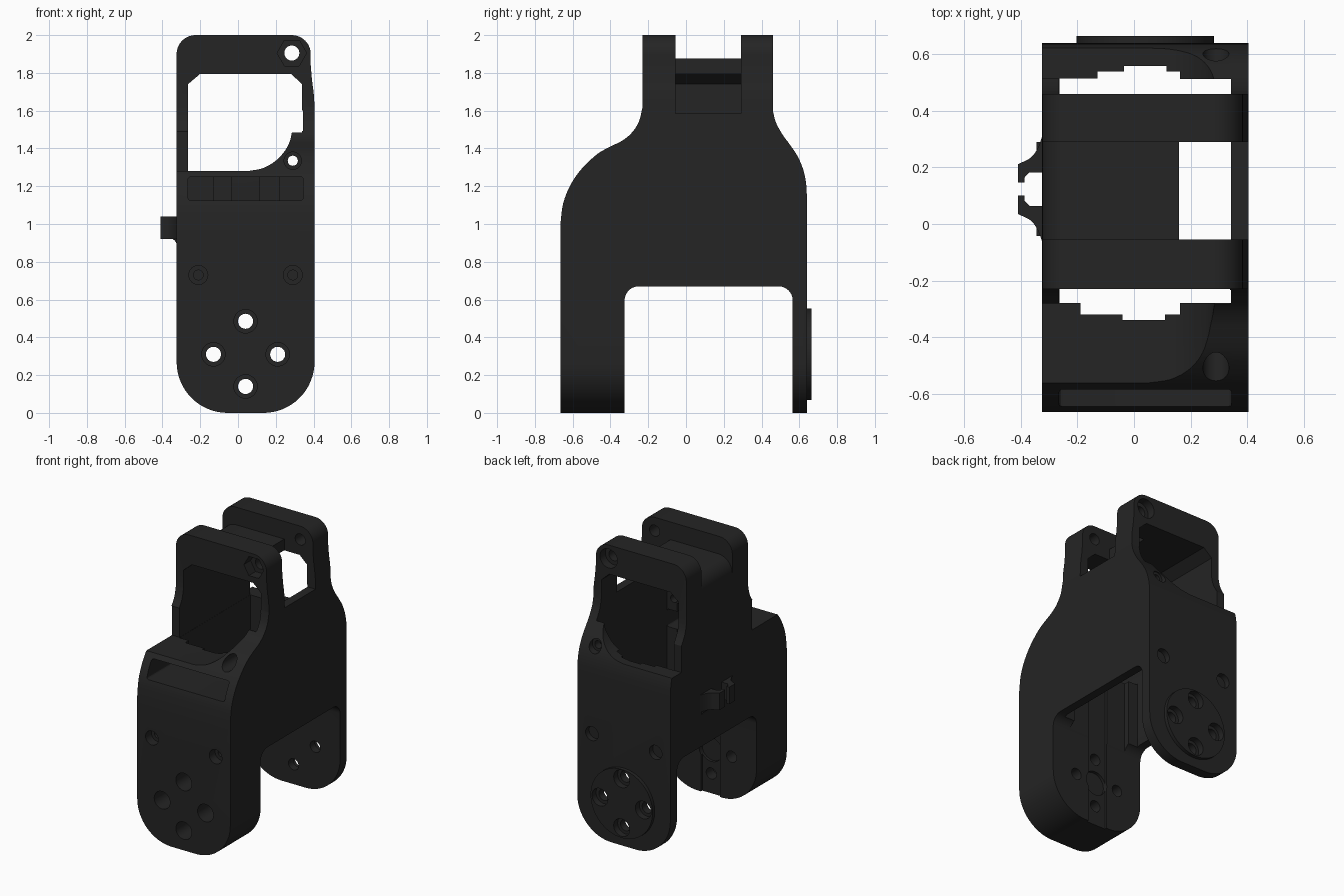
import bpy, bmesh, math
from mathutils import Vector

if "Cube" in bpy.data.objects:
    bpy.data.objects.remove(bpy.data.objects["Cube"])

dark = bpy.data.materials.new("dark_plastic")
dark.diffuse_color = (0.018, 0.018, 0.018, 1)
dark.use_nodes = True
dark.node_tree.nodes["Principled BSDF"].inputs["Base Color"].default_value = dark.diffuse_color


def prism(name, pts, axis, a, b):
    """Extrude a 2D outline along an axis from a to b."""
    place = {'x': lambda p, t: (t, p[0], p[1]),
             'y': lambda p, t: (p[0], t, p[1]),
             'z': lambda p, t: (p[0], p[1], t)}[axis]
    bm = bmesh.new()
    lo = [bm.verts.new(place(p, a)) for p in pts]
    hi = [bm.verts.new(place(p, b)) for p in pts]
    bm.faces.new(lo)
    bm.faces.new(hi)
    n = len(pts)
    for i in range(n):
        j = (i + 1) % n
        bm.faces.new((lo[i], lo[j], hi[j], hi[i]))
    bmesh.ops.recalc_face_normals(bm, faces=bm.faces[:])
    me = bpy.data.meshes.new(name)
    bm.to_mesh(me)
    bm.free()
    ob = bpy.data.objects.new(name, me)
    bpy.context.collection.objects.link(ob)
    me.materials.append(dark)
    return ob


def box(x0, x1, y0, y1, z0, z1):
    return prism("cutter", [(x0, y0), (x1, y0), (x1, y1), (x0, y1)], 'z', z0, z1)


def arc(cx, cz, r, a0, a1, n=10):
    return [(cx + r * math.cos(math.radians(a0 + (a1 - a0) * i / n)),
             cz + r * math.sin(math.radians(a0 + (a1 - a0) * i / n))) for i in range(n + 1)]


def disc(x, z, r, y0, y1, n=32):
    return prism("cutter", arc(x, z, r, 0, 360, n)[:-1], 'y', y0, y1)


def smooth(pts, k=4):
    """Catmull-Rom curve through the points."""
    v = [Vector(p) for p in pts]
    v = [2 * v[0] - v[1]] + v + [2 * v[-1] - v[-2]]
    out = []
    for i in range(1, len(v) - 2):
        p0, p1, p2, p3 = v[i - 1:i + 3]
        for s in range(k):
            t = s / k
            q = 0.5 * (2 * p1 + (p2 - p0) * t + (2 * p0 - 5 * p1 + 4 * p2 - p3) * t * t
                       + (3 * p1 - p0 - 3 * p2 + p3) * t ** 3)
            out.append(tuple(q))
    return out + [tuple(v[-2])]


def boolean(target, tool, op='DIFFERENCE'):
    tool.hide_render = True
    m = target.modifiers.new("bool", 'BOOLEAN')
    m.operation, m.solver, m.object = op, 'EXACT', tool
    bpy.context.view_layer.objects.active = target
    bpy.ops.object.modifier_apply(modifier=m.name)
    bpy.data.objects.remove(tool, do_unlink=True)


# Body: side silhouette crossed with front silhouette
front_shoulder = smooth([(-.665, 1.0), (-.65, 1.11), (-.61, 1.21), (-.55, 1.295), (-.47, 1.37),
                         (-.40, 1.41), (-.34, 1.44), (-.29, 1.48), (-.25, 1.54), (-.23, 1.62)])
back_shoulder = smooth([(.46, 1.6), (.475, 1.54), (.51, 1.475), (.55, 1.42),
                        (.59, 1.36), (.62, 1.29), (.635, 1.22), (.64, 1.15)])
side = [(-.665, 0)] + front_shoulder + [(-.23, 2), (.46, 2)] + back_shoulder + [(.64, 0)]
body = prism("bracket_body", side, 'x', -.6, .6)
outline = (arc(-.055, .27, .27, 270, 180, 16) + arc(-.225, 1.9, .1, 180, 90)
           + arc(.285, 1.9, .1, 90, 0)
           + smooth([(.385, 1.84), (.392, 1.76), (.402, 1.68), (.405, 1.6)])
           + arc(.135, .27, .27, 0, -90, 16))
boolean(body, prism("cutter", outline, 'y', -1, 1), 'INTERSECT')

# Raised round pad on the back plate
boolean(body, disc(.04, .31, .243, .6, .665, 64), 'UNION')

# Arch between the two legs
arch = [(-.325, -.1)] + arc(-.25, .595, .075, 180, 90) + arc(.49, .595, .075, 90, 0) + [(.565, -.1)]
boolean(body, prism("cutter", arch, 'x', -1, 1))

# Window through both towers, with the rounded corner pad at lower right
window = ([(-.265, 1.28)] + smooth([(.05, 1.28), (.13, 1.295), (.2, 1.335), (.25, 1.39),
                                    (.275, 1.44), (.285, 1.485)])
          + [(.34, 1.485), (.34, 1.74), (.28, 1.795), (-.2, 1.795), (-.265, 1.74)])
boolean(body, prism("cutter", window, 'y', -1, 1))

# Shelves cut through the left edge of each shoulder
boolean(body, box(-.5, -.2, -.9, -.275, 1.28, 1.49))
boolean(body, box(-.5, -.2, .515, .9, 1.28, 1.49))

# Inner cavity with stepped front and back walls, groove down the front leg
cavity = [(-.264, -.28), (-.19, -.28), (-.19, -.32), (-.04, -.32), (-.04, -.34), (.11, -.34),
          (.11, -.32), (.265, -.32), (.265, -.28), (.345, -.28), (.345, .515), (.22, .515),
          (.22, .54), (.115, .54), (.115, .56), (-.035, .56), (-.035, .54), (-.13, .54),
          (-.13, .515), (-.264, .515)]
boolean(body, prism("cutter", cavity, 'z', .5, 1.31))
boolean(body, box(.0, .343, -.279, .514, 1.2, 1.6))
boolean(body, box(-.04, .11, -.34, -.2, -.1, .8))

# Gap between the towers, leaving the rounded bridge plate and the right wall
gap = ([(-.6, 2.2), (-.6, 1.765)] + arc(-.215, 1.765, .11, 180, 90)
       + [(.16, 1.875), (.16, 1.585), (.6, 1.585), (.6, 2.2)])
boolean(body, prism("cutter", gap, 'y', -.055, .29))

# Slot in the front wall
slot = (arc(-.25, 1.235, .015, 180, 90, 3) + arc(.33, 1.235, .015, 90, 0, 3)
        + arc(.33, 1.14, .015, 0, -90, 3) + arc(-.25, 1.14, .015, -90, -180, 3))
boolean(body, prism("cutter", slot, 'y', -.9, -.2))

# Horn screws: through holes with counterbores in both legs
for x, z in ((.04, .485), (.04, .14), (-.13, .31), (.21, .31)):
    boolean(body, disc(x, z, .04, -1, 1, 24))
    boolean(body, disc(x, z, .062, -1, -.42))
    boolean(body, disc(x, z, .062, .62, 1))
boolean(body, disc(.04, .31, .085, -.36, -.2))

# Case screws at mid height and in the shoulder corner
for x in (-.21, .29):
    boolean(body, disc(x, .73, .05, -1, -.6))
    boolean(body, disc(x, .73, .026, -1, -.4, 20))
    boolean(body, disc(x, .73, .05, .6, 1))
boolean(body, disc(.29, 1.335, .027, -1, 1, 20))
boolean(body, disc(.29, 1.335, .046, -1, -.36))
boolean(body, disc(.29, 1.335, .046, .57, 1))

# Tower pivot hole: hexagon pocket in front, round counterbore behind
boolean(body, disc(.285, 1.905, .04, -1, 1, 24))
boolean(body, disc(.285, 1.905, .078, -1, -.155, 6))
boolean(body, disc(.285, 1.905, .068, .4, 1))

# Cable clip: two mirrored hooks on the left wall
hook = (smooth([(-.325, .31), (-.34, .27), (-.365, .235), (-.41, .212)])
        + [(-.41, .147), (-.387, .147), (-.387, .165), (-.37, .183), (-.32, .183), (-.32, .31)])
parts = [body]
for name, pts in (("clip_hook_back", hook), ("clip_hook_front", [(x, .247 - y) for x, y in hook])):
    parts.append(prism(name, pts, 'z', .92, 1.04))
    ys = [p[1] for p in pts if p[0] > -.36]
    rib = [(-.345, .92), (-.335, .912), (-.327, .9), (-.324, .88), (-.32, .88), (-.32, .92)]
    parts.append(prism(name + "_fillet", rib, 'y', min(ys) + .02, max(ys) - .02))

bpy.ops.object.select_all(action='DESELECT')
for ob in parts:
    ob.select_set(True)
bpy.context.view_layer.objects.active = body
bpy.ops.object.shade_smooth_by_angle(angle=math.radians(25))
